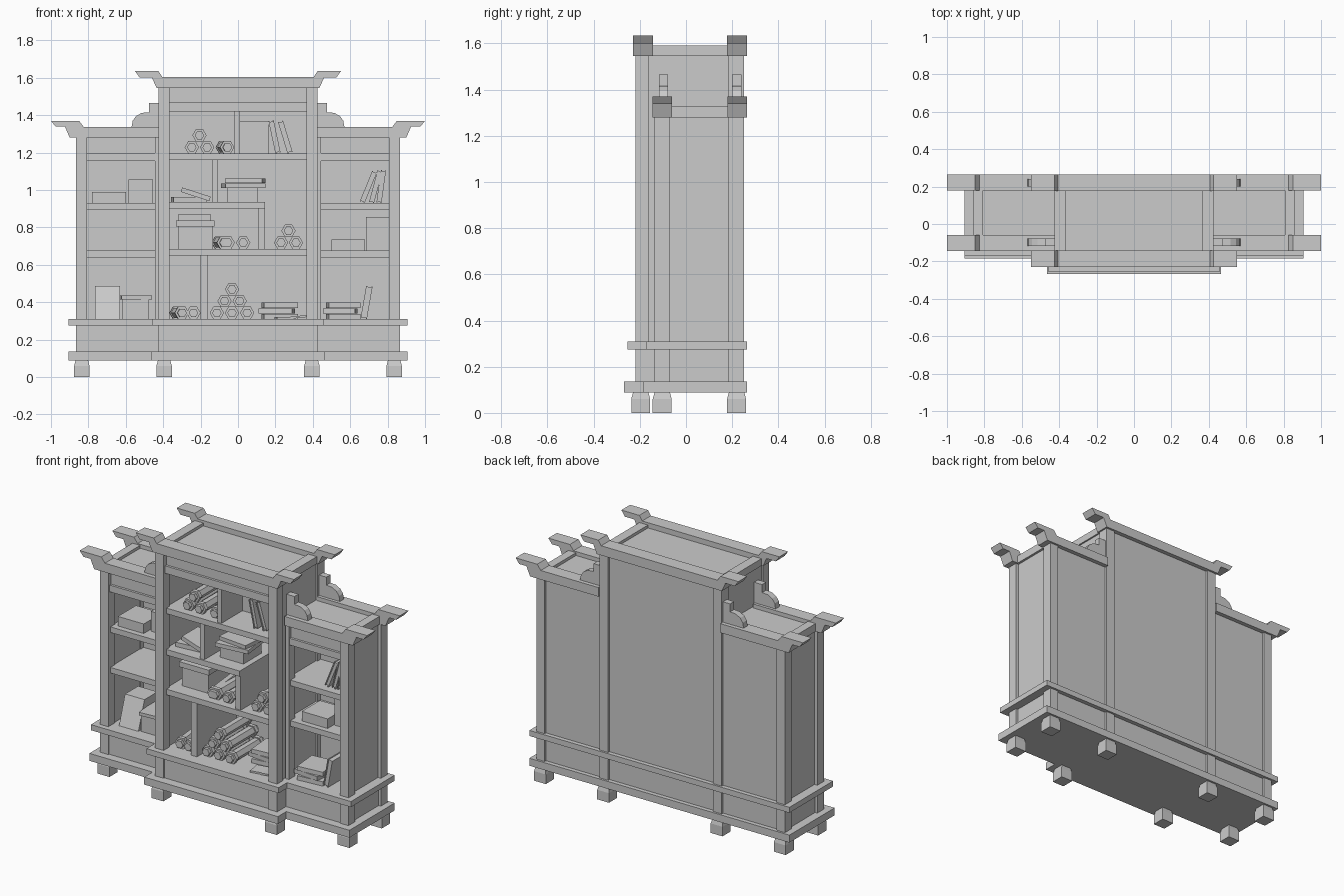
import bpy, bmesh
from math import pi, sin, cos, radians
from mathutils import Matrix, Vector

if "Cube" in bpy.data.objects:
    bpy.data.objects.remove(bpy.data.objects["Cube"])


def finish(bm, name):
    bmesh.ops.recalc_face_normals(bm, faces=bm.faces)
    me = bpy.data.meshes.new(name)
    bm.to_mesh(me)
    bm.free()
    ob = bpy.data.objects.new(name, me)
    bpy.context.collection.objects.link(ob)
    return ob


def box(name, x0, x1, y0, y1, z0, z1, s=1):
    bm = bmesh.new()
    bmesh.ops.create_cube(bm, size=1)
    for v in bm.verts:
        v.co = Vector((s * ((x0 + x1) / 2 + v.co.x * (x1 - x0)),
                       (y0 + y1) / 2 + v.co.y * (y1 - y0),
                       (z0 + z1) / 2 + v.co.z * (z1 - z0)))
    return finish(bm, name)


def prism(name, pts, y0, y1, s=1):
    # xz outline extruded along y
    bm = bmesh.new()
    f = bm.faces.new([bm.verts.new((s * x, y0, z)) for x, z in pts])
    r = bmesh.ops.extrude_face_region(bm, geom=[f])
    for v in r["geom"]:
        if isinstance(v, bmesh.types.BMVert):
            v.co.y = y1
    return finish(bm, name)


def turn(ob, pivot, axis, deg):
    p = Vector(pivot)
    ob.data.transform(Matrix.Translation(p) @ Matrix.Rotation(radians(deg), 4, axis) @ Matrix.Translation(-p))
    return ob


def scroll(x, z, y0=-0.16, y1=0.16, yaw=0):
    # six-sided roll with a collar and core knob on each end
    half = [(0, .025), (.02, .025), (.02, .038), (.045, .038), (.045, .031)]
    L = y1 - y0
    prof = half + [(L - a, r) for a, r in reversed(half)]
    bm = bmesh.new()
    rings = [[bm.verts.new((x + r * cos(i * pi / 3), y0 + a, z + r * sin(i * pi / 3)))
              for i in range(6)] for a, r in prof]
    for a, b in zip(rings, rings[1:]):
        for i in range(6):
            bm.faces.new((a[i], a[(i + 1) % 6], b[(i + 1) % 6], b[i]))
    bm.faces.new(rings[0])
    bm.faces.new(rings[-1])
    turn(finish(bm, "scroll"), (x, (y0 + y1) / 2, z), 'Z', yaw)


def book(x, z, w, h, lean, y0, y1):
    # pages between two covers, leaning about the bottom edge
    parts = [box("book_cover", x, x + .006, y0, y1, z, z + h),
             box("book_cover", x + w - .006, x + w, y0, y1, z, z + h),
             box("book_pages", x + .006, x + w - .006, y0 + .006, y1 - .006, z + .004, z + h - .004)]
    for p in parts:
        turn(p, (x + (w if lean > 0 else 0), 0, z), 'Y', lean)


def stack(x0, x1, y0, z, n, h=.03):
    # flat pile of books
    for i in range(n):
        d = .008 * (-1) ** i
        turn(box("stacked_book", x0 + d, x1 + d, y0, y0 + .17, z + i * h, z + (i + 1) * h - .003),
             ((x0 + x1) / 2, y0 + .08, z), 'Z', 5 * (-1) ** i)


# feet with chamfered top
def foot(x, y):
    bm = bmesh.new()
    prev = None
    for z, r in ((0, .041), (.06, .041), (.09, .033)):
        ring = [bm.verts.new((x + a * r, y + b * r, z)) for a, b in ((-1, -1), (1, -1), (1, 1), (-1, 1))]
        if prev:
            for i in range(4):
                bm.faces.new((prev[i], prev[(i + 1) % 4], ring[(i + 1) % 4], ring[i]))
        else:
            bm.faces.new(ring)
        prev = ring
    bm.faces.new(prev)
    finish(bm, "foot")


def stepped(name, side_x, side_y, mid_x, mid_y, back_y, z0, z1):
    # plan with a projecting middle bay
    h = [(mid_x, mid_y), (mid_x, side_y), (side_x, side_y), (side_x, back_y)]
    pts = h + [(-x, y) for x, y in reversed(h)]
    bm = bmesh.new()
    lo = [bm.verts.new((x, y, z0)) for x, y in pts]
    hi = [bm.verts.new((x, y, z1)) for x, y in pts]
    bm.faces.new(lo)
    bm.faces.new(hi)
    for i in range(len(pts)):
        j = (i + 1) % len(pts)
        bm.faces.new((lo[i], lo[j], hi[j], hi[i]))
    finish(bm, name)


# plinth
stepped("base_slab", .905, -.185, .465, -.268, .265, .088, .135)
stepped("plinth_body", .85, -.13, .425, -.21, .235, .135, .28)
stepped("plinth_ledge", .905, -.17, .46, -.253, .265, .275, .31)

# top beams with upturned ends
mid = [(.405, 1.605), (.425, 1.635), (.55, 1.635), (.525, 1.6), (.46, 1.6), (.435, 1.545)]
for y0, y1 in ((-.23, -.143), (.177, .265)):
    prism("centre_top_beam", mid + [(-x, z) for x, z in reversed(mid)], y0, y1)
wing = [(.425, 1.28), (.425, 1.337), (.825, 1.337), (.85, 1.37), (1, 1.37), (.975, 1.338), (.925, 1.338), (.9, 1.28)]
step = [(.42, 1.33), (.42, 1.465), (.475, 1.465), (.475, 1.415), (.515, 1.412), (.545, 1.395), (.563, 1.37), (.57, 1.33)]
bay = [.31, .64, .895]
for s in (-1, 1):
    for x, y in ((.395, -.196), (.835, -.103), (.395, .219), (.835, .219)):
        foot(s * x, y)
    for y0, y1 in ((-.145, -.06), (.18, .265)):
        prism("wing_top_beam", wing, y0, y1, s)
    for y0, y1 in ((-.118, -.078), (.2, .24)):
        prism("stepped_bracket", step, y0, y1, s)
    # posts
    box("centre_front_post", .365, .425, -.218, -.16, .135, 1.55, s)
    box("centre_back_post", .365, .425, .185, .252, .135, 1.55, s)
    box("wing_front_post", .807, .865, -.137, -.07, .135, 1.285, s)
    box("wing_back_post", .807, .865, .185, .252, .135, 1.285, s)
    box("wing_inner_stile", .42, .445, -.13, -.07, .31, 1.285, s)
    # walls and roofs
    box("centre_side_wall", .375, .415, -.165, .2, .31, 1.55, s)
    box("wing_side_wall", .812, .845, -.075, .2, .135, 1.285, s)
    box("wing_back_panel", .42, .81, .215, .238, .135, 1.285, s)
    box("centre_roof_side_rail", .365, .425, -.15, .19, 1.545, 1.59, s)
    box("wing_roof_side_rail", .807, .86, -.07, .19, 1.28, 1.33, s)
    box("wing_roof", .415, .81, -.07, .19, 1.28, 1.312, s)
    box("wing_frieze", .425, .81, -.11, -.09, 1.195, 1.285, s)
    box("wing_rail", .425, .81, -.125, -.075, 1.155, 1.197, s)
    for z in (.64, .895):
        box("wing_shelf", .415, .815, -.115, .22, z, z + .035, s)
box("centre_roof", -.37, .37, -.15, .19, 1.545, 1.572)
box("centre_back_panel", -.37, .37, .215, .238, .135, 1.55)
box("centre_frieze", -.37, .37, -.19, -.17, 1.465, 1.55)
box("centre_rail", -.37, .37, -.205, -.155, 1.42, 1.467)

# centre shelves and dividers
box("upper_shelf", -.38, .38, -.19, .22, 1.16, 1.195)
box("half_shelf", -.38, .145, -.19, .22, .9, .935)
box("lower_shelf", -.38, .38, -.19, .22, .65, .685)
for x0, x1, z0, z1 in ((-.018, .01, 1.19, 1.425), (-.137, -.108, .93, 1.165),
                       (.108, .145, .68, .905), (-.2, -.16, .31, .655)):
    box("divider", x0, x1, -.18, .22, z0, z1)

# scrolls
for x, z, a in ((-.247, 1.228, 0), (-.165, 1.228, 0), (-.206, 1.292, 0), (-.07, 1.228, 5),
                (-.09, .718, 6), (-.055, .718, 0), (.028, .718, 0), (.23, .718, 0), (.31, .718, 0), (.27, .782, 0),
                (-.315, .343, 6), (-.238, .343, 0), (-.113, .343, 0), (-.032, .343, 0), (.049, .343, 0),
                (-.072, .406, 0), (.009, .406, 0), (-.032, .469, 0)):
    scroll(x, z, yaw=a)

# centre books and boxes
box("upright_folio", .012, .165, .03, .19, 1.195, 1.37)
book(.2, 1.195, .028, .175, -12, -.13, .06)
book(.265, 1.195, .028, .175, -17, -.13, .06)
stack(-.36, -.18, -.12, .935, 1)
turn(box("tilted_book", -.31, -.15, -.13, .03, .965, .99), (-.23, 0, .965), 'Y', 18)
box("small_chest", -.055, .108, -.1, .08, .935, 1.01)
turn(box("chest_lid", -.08, .135, -.12, .1, 1.01, 1.035), (.03, 0, 1.01), 'Z', 6)
turn(box("chest_top_book", -.06, .14, -.1, .08, 1.037, 1.06), (.03, 0, 1.037), 'Z', -6)
box("storage_box", -.32, -.135, -.1, .12, .685, .81)
box("storage_box_lid", -.332, -.125, -.112, .132, .805, .838)
box("storage_box_top", -.32, -.145, -.04, .12, .838, .868)
stack(.125, .305, -.06, .31, 3)
turn(box("open_book_left", .2, .29, -.17, -.08, .311, .322), (.25, -.12, .31), 'Z', 10)
turn(box("open_book_right", .28, .37, -.17, -.08, .311, .322), (.28, -.12, .311), 'Y', -6)

# wing contents
prism_jar = box("sloped_casket", -.765, -.63, -.09, .1, .31, .487)
for v in prism_jar.data.vertices:
    if v.co.z > .4 and v.co.y < 0:
        v.co.y += .06
box("lidded_box", -.62, -.475, -.08, .1, .31, .415)
turn(box("lidded_box_lid", -.63, -.465, -.09, .11, .415, .435), (-.55, 0, .42), 'Z', 4)
box("flat_box", -.78, -.6, -.08, .1, .93, .99)
box("tall_box", -.585, -.455, -.03, .16, .93, 1.055)
box("flat_box", .5, .68, -.08, .1, .675, .735)
box("tall_box", .685, .808, -.02, .17, .675, .855)
stack(.47, .64, -.1, .31, 3)
book(.655, .31, .034, .175, 10, -.09, .1)
for x, a in ((.65, 22), (.7, 15), (.74, 8)):
    book(x, .93, .027, .175, a, -.07, .11)
